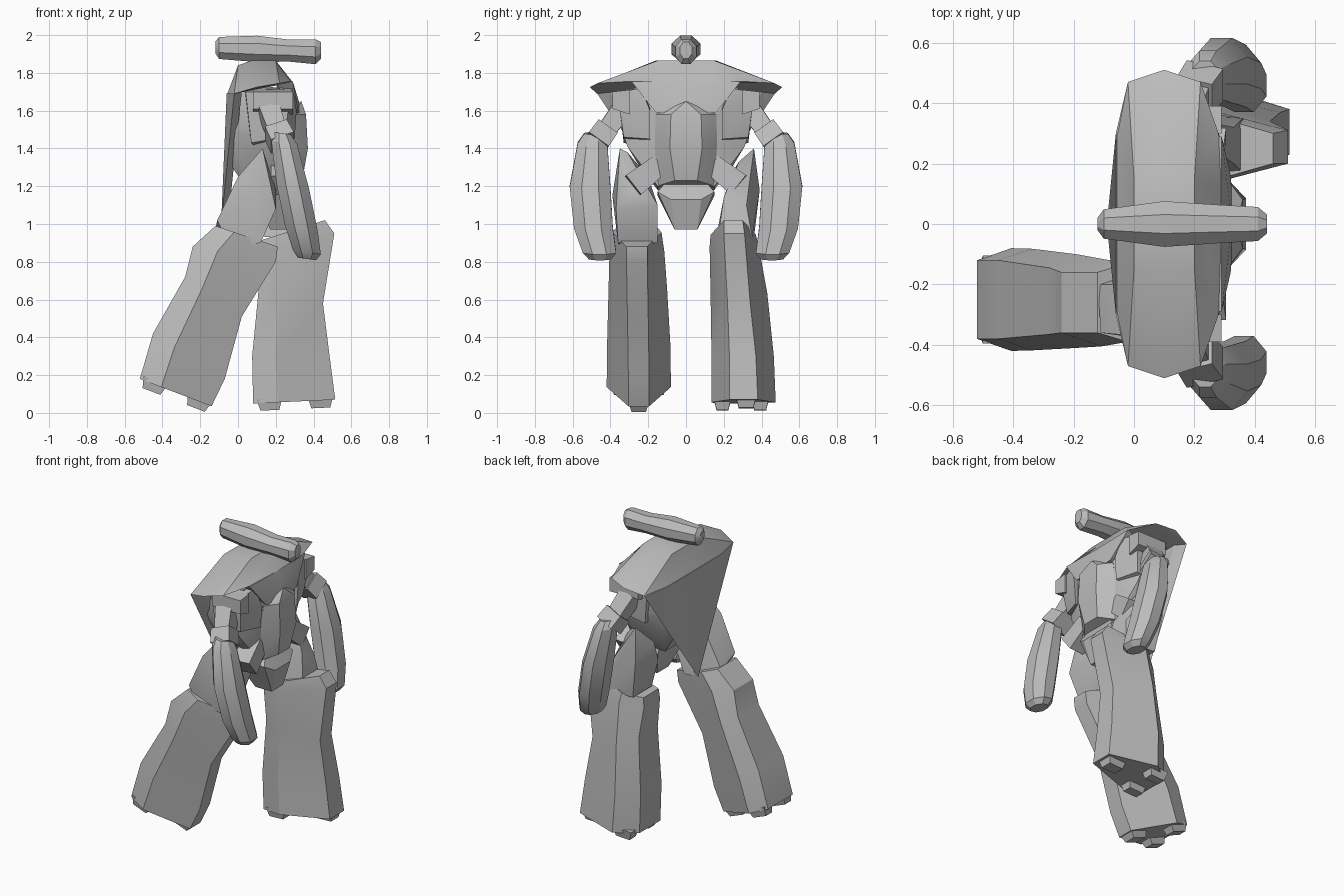
import bpy, bmesh, math
from mathutils import Vector

cube = bpy.data.objects.get("Cube")
if cube:
    bpy.data.objects.remove(cube, do_unlink=True)

gray = bpy.data.materials.new("plain_gray")
gray.use_nodes = True
gray.diffuse_color = (0.5, 0.5, 0.5, 1)
gray.node_tree.nodes["Principled BSDF"].inputs["Base Color"].default_value = (0.5, 0.5, 0.5, 1)


def finish(name, bm, angle=25):
    bmesh.ops.recalc_face_normals(bm, faces=bm.faces)
    mesh = bpy.data.meshes.new(name)
    bm.to_mesh(mesh)
    bm.free()
    mesh.materials.append(gray)
    ob = bpy.data.objects.new(name, mesh)
    bpy.context.collection.objects.link(ob)
    bpy.ops.object.select_all(action='DESELECT')
    ob.select_set(True)
    bpy.context.view_layer.objects.active = ob
    bpy.ops.object.shade_smooth_by_angle(angle=math.radians(angle))


def flip(pts):
    return [(x, -y, z) for x, y, z in pts]


def hull(name, pts):
    """Faceted solid around a few corner points."""
    bm = bmesh.new()
    for p in pts:
        bm.verts.new(p)
    bmesh.ops.convex_hull(bm, input=bm.verts)
    bmesh.ops.delete(bm, geom=[v for v in bm.verts if not v.link_faces], context='VERTS')
    bmesh.ops.dissolve_limit(bm, angle_limit=math.radians(4), verts=bm.verts, edges=bm.edges)
    finish(name, bm)


def loft(name, rings):
    """Skin over matching rings with capped ends."""
    bm = bmesh.new()
    rows = [[bm.verts.new(p) for p in r] for r in rings]
    n = len(rows[0])
    for a, b in zip(rows, rows[1:]):
        for i in range(n):
            j = (i + 1) % n
            bm.faces.new((a[i], a[j], b[j], b[i]))
    bm.faces.new(rows[0])
    bm.faces.new(rows[-1])
    finish(name, bm)


def bar(name, p, q, w0, w1):
    """Square tapered bar between two points."""
    p, q = Vector(p), Vector(q)
    d = (q - p).normalized()
    u = d.cross(Vector((1, 0, 0))).normalized()
    v = d.cross(u)
    hull(name, [c + u * (i * w) + v * (j * w)
                for c, w in ((p, w0), (q, w1)) for i in (-1, 1) for j in (-1, 1)])


def oct_ring(fn, n=8):
    return [fn(math.cos(math.tau * (i + .5) / n), math.sin(math.tau * (i + .5) / n)) for i in range(n)]


# Long narrow head
head = [(-.12, 1.935, .022, .032), (-.1, 1.932, .05, .06), (.1, 1.927, .078, .072),
        (.27, 1.918, .066, .06), (.41, 1.912, .058, .068), (.44, 1.92, .032, .045)]
loft("head", [oct_ring(lambda c, s: (x, hy * c * 1.05, z + hz * s * 1.05)) for x, z, hy, hz in head])

# Cape over the shoulders, with back shield
cape = [(.0, .15, 1.84), (.2, .15, 1.865), (.07, .16, 1.865), (-.06, .3, 1.68), (-.02, .47, 1.69),
        (.1, .51, 1.725), (.22, .47, 1.745), (.28, .3, 1.755), (.29, .12, 1.75)]
hull("cape", cape + flip(cape))
shield = [(-.06, .3, 1.69), (-.02, .47, 1.69), (.02, .4, 1.7)]
hull("back_shield", shield + flip(shield) + [(-.09, 0, .99), (-.05, 0, 1.04)])

for side, s in (("left", 1), ("right", -1)):
    def m(pts):
        return [(x, y * s, z) for x, y, z in pts]

    # Collar flap
    hull(side + "_collar", m([(.29, 0, 1.75), (.29, .29, 1.755), (.325, .08, 1.585), (.32, .16, 1.59),
                              (.325, 0, 1.64), (.2, 0, 1.75), (.2, .28, 1.75), (.25, .1, 1.6)]))
    # Chest block and shoulder
    hull(side + "_chest", m([(.03, .2, 1.73), (.29, .24, 1.72), (.31, .19, 1.6), (.3, .19, 1.45),
                             (.27, .34, 1.7), (.265, .35, 1.6), (.25, .33, 1.46), (.04, .35, 1.7),
                             (.07, .33, 1.43), (.1, .2, 1.4)]))
    hull(side + "_shoulder", m([(x, y, z) for x in (.08, .29) for y, z in
                                ((.3, 1.71), (.39, 1.7), (.39, 1.61), (.3, 1.58))]))
    # Arm
    bar(side + "_upper_arm", (.165, .345 * s, 1.6), (.21, .44 * s, 1.47), .055, .048)
    bar(side + "_elbow", (.2, .425 * s, 1.5), (.235, .475 * s, 1.43), .062, .065)
    arm = [(.235, .49, 1.48, .045, .05), (.245, .495, 1.43, .07, .08), (.29, .508, 1.2, .088, .11),
           (.335, .49, .98, .088, .105), (.365, .458, .85, .075, .09), (.365, .455, .815, .05, .06)]
    loft(side + "_forearm", [oct_ring(lambda c, t: (x + rx * c * 1.06, s * (y + ry * t * 1.06), z - .15 * rx * c))
                             for x, y, z, rx, ry in arm])
    # Hip joint
    bar(side + "_hip", (.23, .14 * s, 1.315), (.24, .28 * s, 1.205), .055, .065)

# Torso, belly plate and pelvis
torso = [(-.04, .3, 1.7), (.24, .28, 1.72), (.22, .33, 1.47), (-.03, .3, 1.5), (.28, .2, 1.42),
         (.23, .31, 1.41), (.21, .25, 1.31), (.27, .15, 1.2), (.05, .15, 1.18), (-.03, .17, 1.3),
         (.3, .15, 1.57)]
hull("torso", torso + flip(torso))
plate = [(.3, .16, 1.58), (.36, .08, 1.58), (.37, .085, 1.4), (.34, .06, 1.23), (.28, .17, 1.42),
         (.26, .155, 1.2), (.2, .15, 1.55)]
hull("belly_plate", plate + flip(plate) + [(.335, 0, 1.65)])
pelvis = [(.1, .13, 1.22), (.27, .1, 1.23), (.3, .15, 1.17), (.1, .15, 1.15), (.29, .06, .97), (.17, .06, .97),
          (.33, .08, 1.13)]
hull("pelvis", pelvis + flip(pelvis))

# Thighs
hull("right_thigh", [(.13, -.35, 1.4), (.0, -.37, 1.25), (-.11, -.36, 1.02), (-.12, -.2, .97), (-.04, -.35, .88),
                     (.2, -.37, 1.08), (.2, -.28, 1.18), (.12, -.36, .9), (.12, -.15, .9),
                     (.2, -.15, 1.1), (.03, -.2, 1.25), (.13, -.31, 1.38), (.1, -.39, 1.15), (-.02, -.16, .9)])
hull("left_thigh", [(.12, .36, 1.4), (.22, .28, 1.33), (.1, .39, 1.18), (.33, .2, 1.14), (.33, .32, 1.1),
                    (.36, .17, .93), (.36, .35, .93), (.14, .16, .93), (.14, .36, .93), (.05, .22, 1.15),
                    (.06, .25, 1.28)])


# Lower legs: six-sided sections from back edge to front edge, the back set off sideways by turn
def leg(name, turn, rows):
    rings = []
    for xb, zb, xf, zf, y, wb, wm, wf in rows:
        xm, zm = xb + .3 * (xf - xb), zb + .3 * (zf - zb)
        rings.append([(xb, y - turn - wb, zb), (xm, y - wm, zm), (xf, y - wf, zf),
                      (xf, y + wf, zf), (xm, y + wm, zm), (xb, y - turn + wb, zb)])
    loft(name, rings)
    # Three toes: a pair at the back, one at the front
    xb, zb, xf, zf, y = rows[0][:5]
    d = Vector((xf - xb, 0, zf - zb))
    t = d.normalized()
    down = Vector((t.z, 0, -t.x))
    for i, (f, side, w) in enumerate(((.2, .1, .045), (.2, -.1, .045), (.82, 0, .055))):
        c = Vector((xb, y + side - turn * (.5 - f), zb)) + d * f
        pts = []
        for a in (-1, 1):
            for b in (-1, 1):
                pts.append(c + t * (.068 * a) + Vector((0, w * b, 0)) - down * .02)
                pts.append(c + t * (.05 * a) + Vector((0, w * .7 * b, 0)) + down * .04)
        hull(f"{name}_toe_{i + 1}", pts)


leg("right_lower_leg", 0, [
    (-.52, .18, -.14, .035, -.25, .13, .17, .055),
    (-.45, .42, -.07, .18, -.25, .13, .168, .055),
    (-.28, .72, .02, .51, -.255, .11, .155, .055),
    (-.24, .88, .2, .8, -.26, .1, .145, .055),
    (-.12, .99, .21, .88, -.26, .1, .13, .055)])
leg("left_lower_leg", .04, [
    (.08, .05, .515, .07, .305, .11, .17, .075),
    (.075, .3, .485, .3, .3, .11, .165, .07),
    (.11, .66, .45, .58, .28, .1, .15, .06),
    (.1, .85, .51, .95, .255, .085, .13, .055),
    (.11, .91, .46, 1.02, .25, .08, .12, .05)])
